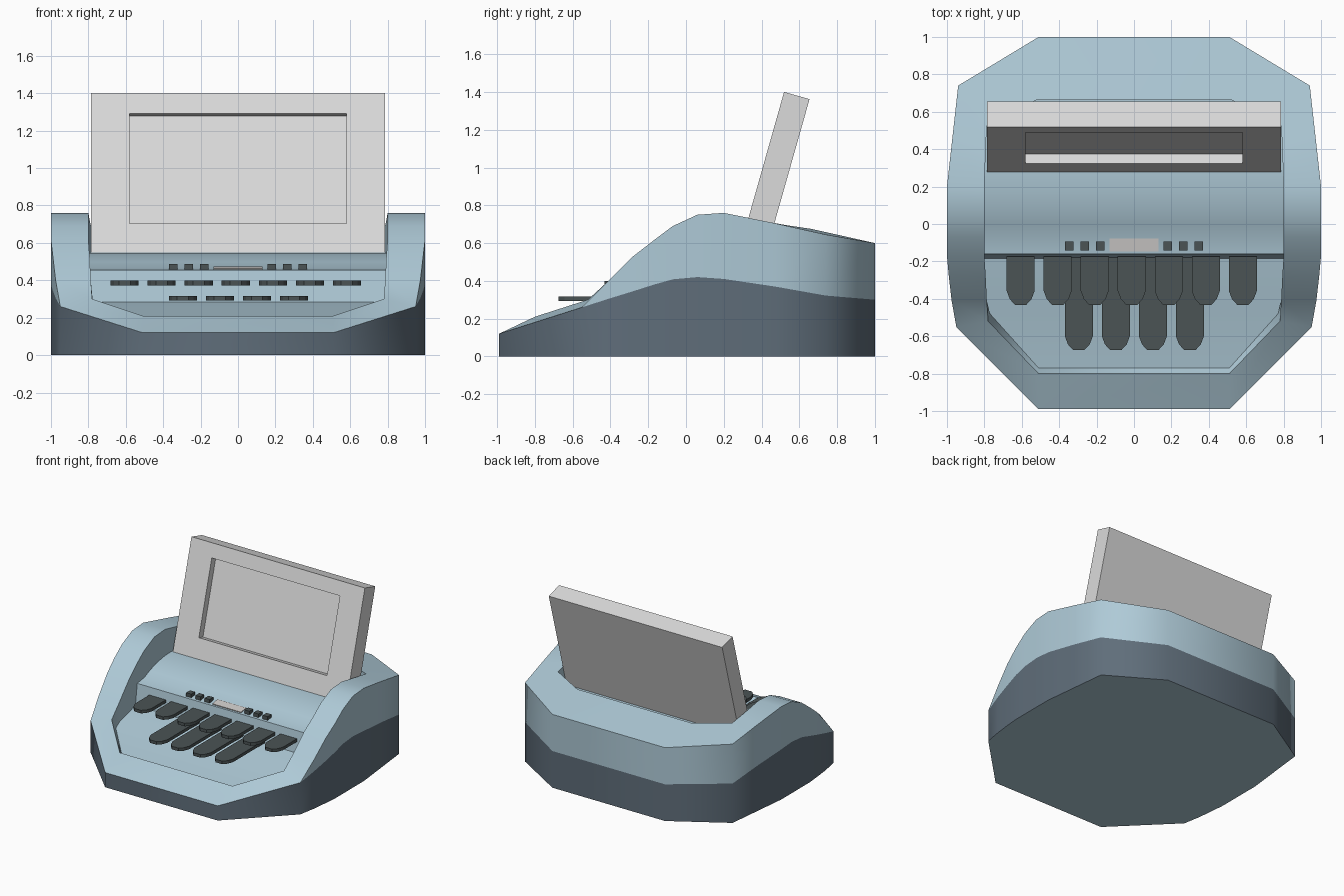
import bpy, bmesh, math
from mathutils import Matrix

cube = bpy.data.objects.get("Cube")
if cube:
    bpy.data.objects.remove(cube)


def material(name, r, g, b):
    m = bpy.data.materials.new(name)
    m.use_nodes = True
    m.diffuse_color = (r, g, b, 1)
    bsdf = next(n for n in m.node_tree.nodes if n.type == 'BSDF_PRINCIPLED')
    bsdf.inputs["Base Color"].default_value = (r, g, b, 1)
    return m


BLUE = material("light blue", .425, .59, .68)
SLATE = material("dark slate", .115, .155, .195)
CHARCOAL = material("charcoal", .07, .087, .09)
GREY = material("light grey", .71, .71, .71)
PANEL = material("warm grey", .62, .60, .59)


def finish(name, bm, mats, smooth_angle=0):
    bmesh.ops.remove_doubles(bm, verts=bm.verts, dist=1e-4)
    bmesh.ops.recalc_face_normals(bm, faces=bm.faces)
    me = bpy.data.meshes.new(name)
    bm.to_mesh(me)
    bm.free()
    for m in mats:
        me.materials.append(m)
    if smooth_angle:
        me.shade_smooth()
        me.set_sharp_from_angle(angle=math.radians(smooth_angle))
    ob = bpy.data.objects.new(name, me)
    bpy.context.collection.objects.link(ob)
    return ob


def box(name, x, y, z, sx, sy, sz, mat, tilt=0):
    bm = bmesh.new()
    bmesh.ops.create_cube(bm, size=1, matrix=Matrix.Diagonal((sx, sy, sz, 1)))
    ob = finish(name, bm, [mat])
    ob.location = (x, y, z)
    ob.rotation_euler.x = tilt
    return ob


# Casing: matching half outlines, front to back
# outer x, y, rim height, colour split height
outer = [(.51, -.99, .12, .12), (.95, -.55, .26, .26), (.975, -.41, .40, .305),
         (.99, -.28, .53, .345), (1, -.17, .615, .38), (1, -.07, .69, .408),
         (1, .06, .75, .42), (1, .2, .76, .41), (.97, .47, .705, .37),
         (.94, .74, .645, .322), (.51, 1, .60, .30)]
# inner rim x, y, height
inner = [(.51, -.80, .21), (.78, -.52, .30), (.787, -.41, .40), (.793, -.28, .53),
         (.8, -.17, .615), (.8, -.07, .69), (.8, .06, .75), (.8, .2, .76),
         (.792, .42, .715), (.787, .53, .695), (.52, .664, .675)]
# foot of the inner wall
foot = [(.51, -.77, .17), (.77, -.48, .22)] + [(x, y, .2) for x, y, z in inner[2:]]


def ring(bm, half):
    pts = list(half) + [(-x, y, z) for x, y, z in reversed(half)]
    return [bm.verts.new(p) for p in pts]


bm = bmesh.new()
rings = [ring(bm, half) for half in (
    [(x, y, 0) for x, y, z, s in outer],
    [(x, y, s) for x, y, z, s in outer],
    [(x, y, z) for x, y, z, s in outer],
    inner, foot)]
for level, (a, b) in enumerate(zip(rings, rings[1:])):
    for i in range(len(a)):
        j = (i + 1) % len(a)
        f = bm.faces.new((a[i], a[j], b[j], b[i]))
        f.material_index = 1 if level == 0 else 0
bm.faces.new(rings[0])
finish("casing", bm, [BLUE, SLATE], 58)

# Deck: key well floor, back wall, button ledge, hump and screen pit
deck = [(.51, -.77, .17), (.77, -.48, .22), (.79, -.40, .24), (.802, -.185, .285),
        (.802, -.16, .455), (.802, -.07, .468), (.802, 0, .498), (.802, .08, .525),
        (.802, .18, .543), (.802, .28, .55), (.787, .53, .55), (.52, .664, .55)]
bm = bmesh.new()
rows = [[bm.verts.new((s * x, y, z)) for s in (-1, 1)] for x, y, z in deck]
for a, b in zip(rows, rows[1:]):
    bm.faces.new((a[0], a[1], b[1], b[0]))
finish("deck", bm, [BLUE], 30)

# Tilted screen with a recessed display
W, H, D = .785, .894, .14
bm = bmesh.new()
bmesh.ops.create_cube(bm, size=1, matrix=Matrix.Translation((0, D / 2, H / 2))
                      @ Matrix.Diagonal((2 * W, D, H, 1)))
front = min(bm.faces, key=lambda f: f.calc_center_median().y)
bmesh.ops.inset_individual(bm, faces=[front], thickness=.1)
for v in front.verts:
    v.co.x = math.copysign(.58, v.co.x)
    v.co.z = .17 if v.co.z < H / 2 else H - .112
recess = bmesh.ops.extrude_discrete_faces(bm, faces=[front])["faces"][0]
for v in recess.verts:
    v.co.y = .055
screen = finish("screen", bm, [GREY])
screen.location = (0, .276, .54)
screen.rotation_euler.x = -math.radians(15.8)


# Keys: flat bars with tapered tips
def key(name, x, tip, z):
    shape = [(.075, -.175), (.075, tip + .075), (.058, tip + .03), (.03, tip)]
    bm = bmesh.new()
    pts = shape + [(-u, v) for u, v in reversed(shape)]
    face = bm.faces.new([bm.verts.new((x + u, v, z)) for u, v in pts])
    top = bmesh.ops.extrude_face_region(bm, geom=[face])["geom"]
    bmesh.ops.translate(bm, vec=(0, 0, .025),
                        verts=[g for g in top if isinstance(g, bmesh.types.BMVert)])
    finish(name, bm, [CHARCOAL])


for i in range(7):
    key(f"upper_key_{i + 1}", -.606 + .198 * i, -.432, .373)
for i in range(4):
    key(f"lower_key_{i + 1}", -.295 + .198 * i, -.674, .292)

# Ledge buttons and small status display
for side in (-1, 1):
    for i in range(3):
        box(f"button_{'left' if side > 0 else 'right'}_{i + 1}",
            side * (.18 + .083 * i), -.118, .473, .045, .05, .03, CHARCOAL)
box("status_display", 0, -.112, .464, .26, .07, .009, PANEL, .143)
